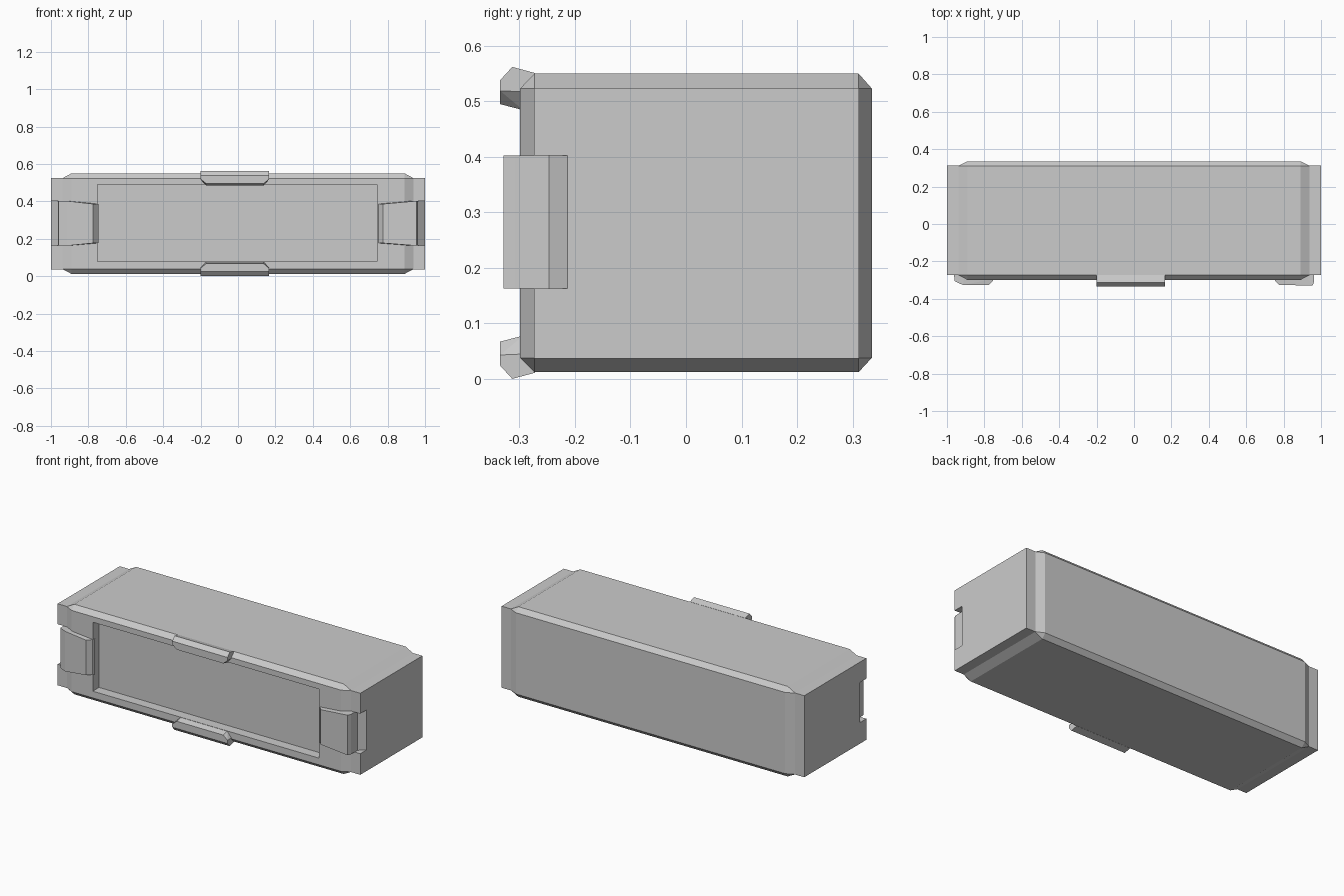
import bpy, bmesh

if "Cube" in bpy.data.objects:
    bpy.data.objects.remove(bpy.data.objects["Cube"])

ZC = 0.281  # mid height, mirror plane for top/bottom parts


def hull(name, pts):
    """Flat-faced convex solid around a handful of points."""
    bm = bmesh.new()
    for p in pts:
        bm.verts.new(p)
    bmesh.ops.convex_hull(bm, input=bm.verts[:])
    bmesh.ops.dissolve_limit(bm, angle_limit=0.01, verts=bm.verts[:], edges=bm.edges[:])
    bmesh.ops.recalc_face_normals(bm, faces=bm.faces[:])
    me = bpy.data.meshes.new(name)
    bm.to_mesh(me)
    bm.free()
    ob = bpy.data.objects.new(name, me)
    bpy.context.collection.objects.link(ob)
    return ob


def box(name, x, y, z):
    return hull(name, [(a, b, c) for a in x for b in y for c in z])


def boolean(ob, other, operation):
    m = ob.modifiers.new(operation.lower(), 'BOOLEAN')
    m.operation = operation
    m.solver = 'EXACT'
    m.object = other
    other.hide_render = True
    bpy.context.view_layer.objects.active = ob
    bpy.ops.object.modifier_apply(modifier=m.name)
    bpy.data.objects.remove(other)


# Body: chamfered long block
Y0, Y1, Y2, Y3 = -0.299, -0.273, 0.311, 0.335
Z0, Z1, Z2, Z3 = 0.012, 0.038, 0.523, 0.55
pts = []
for s in (-1, 1):
    pts += [(s * 0.94, y, z) for y in (Y1, Y2) for z in (Z1, Z2)]
    pts += [(s * 0.89, y, z) for y in (Y0, Y3) for z in (Z1, Z2)]
    pts += [(s * 0.89, y, z) for y in (Y1, Y2) for z in (Z0, Z3)]
body = hull("housing", pts)

# Slimmer end block running through the body
boolean(body, box("end_block", (-1, 1), (Y1 - 0.001, Y2 + 0.001), (Z1 - 0.001, Z2 + 0.001)), 'UNION')

# Shallow front recess
boolean(body, box("recess_cutter", (-0.75, 0.743), (-0.5, -0.24), (0.078, 0.49)), 'DIFFERENCE')

# Notches in the ends for the side clips
for s in (-1, 1):
    prof = [(0.955, -0.5), (0.955, -0.254), (1.02, -0.195), (1.02, -0.5)]
    notch = hull("notch_cutter", [(s * x, y, z) for x, y in prof for z in (0.163, 0.402)])
    boolean(body, notch, 'DIFFERENCE')

# Side clips, narrowing towards the recess
for name, s, corner in (("left_clip", -1, [(0.96, -0.305), (0.915, -0.326)]),
                        ("right_clip", 1, [(0.963, -0.308), (0.955, -0.329)])):
    pts = [(s * x, y, z) for x, y in corner + [(0.963, -0.246), (0.9, -0.25)]
           for z in (0.163, 0.402)]
    pts += [(s * x, y, z) for x, y in ((0.775, -0.326), (0.745, -0.292), (0.755, -0.26))
            for z in (0.177, 0.386)]
    hull(name, pts)

# Top and bottom clips, corners cut on the recess side
for name, s in (("top_clip", 1), ("bottom_clip", -1)):
    pts = [(x, y, ZC + s * h) for x in (-0.2, 0.165)
           for y, h in ((-0.313, 0.281), (-0.272, 0.27), (-0.335, 0.257),
                        (-0.335, 0.238), (-0.287, 0.236))]
    pts += [(x, y, ZC + s * h) for x in (-0.17, 0.137)
            for y, h in ((-0.335, 0.214), (-0.293, 0.203))]
    hull(name, pts)
